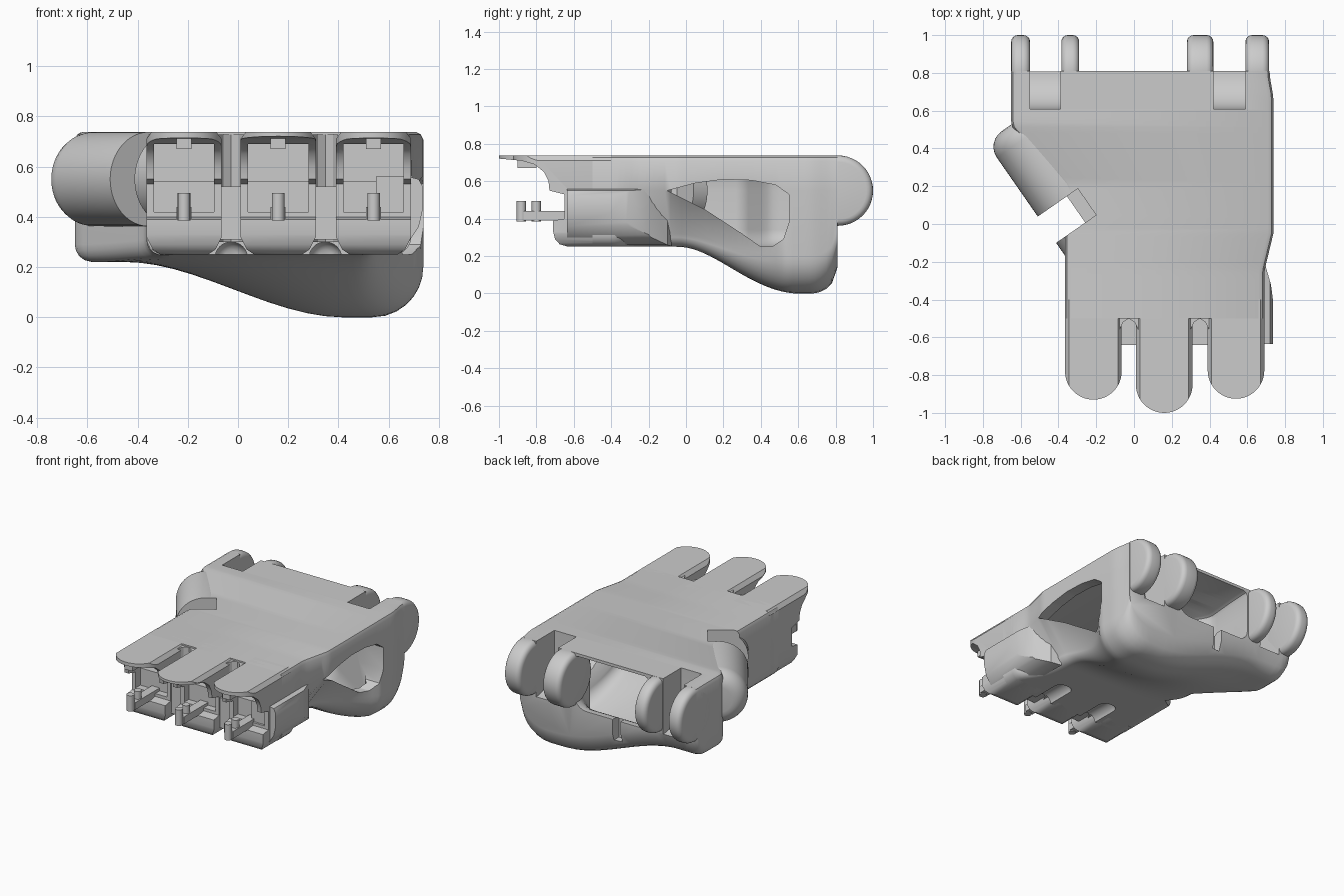
import bpy, bmesh, math
from mathutils import Vector

if "Cube" in bpy.data.objects:
    bpy.data.objects.remove(bpy.data.objects["Cube"], do_unlink=True)

TOP, AXLE, RADIUS = 0.738, 0.55, 0.188


def step(a, b, v):
    t = min(max((v - a) / (b - a), 0), 1)
    return t * t * (3 - 2 * t)


def lerp(a, b, v, lo, hi):
    return lo + (hi - lo) * min(max((v - a) / (b - a), 0), 1)


def finish(name, bm):
    bmesh.ops.recalc_face_normals(bm, faces=bm.faces)
    mesh = bpy.data.meshes.new(name)
    bm.to_mesh(mesh)
    bm.free()
    ob = bpy.data.objects.new(name, mesh)
    bpy.context.collection.objects.link(ob)
    return ob


def prism(name, pts, axis, lo, hi):
    """Extrude a 2D outline along one axis."""
    place = {"X": lambda p, d: (d, p[0], p[1]),
             "Y": lambda p, d: (p[0], d, p[1]),
             "Z": lambda p, d: (p[0], p[1], d)}[axis]
    bm = bmesh.new()
    a = [bm.verts.new(place(p, lo)) for p in pts]
    b = [bm.verts.new(place(p, hi)) for p in pts]
    bm.faces.new(a)
    bm.faces.new(b)
    for i in range(len(pts)):
        j = (i + 1) % len(pts)
        bm.faces.new((a[i], a[j], b[j], b[i]))
    return finish(name, bm)


def box(name, x0, x1, y0, y1, z0, z1):
    return prism(name, [(x0, y0), (x1, y0), (x1, y1), (x0, y1)], "Z", z0, z1)


def rod(name, start, end, radius, sides=48):
    start, end = Vector(start), Vector(end)
    bm = bmesh.new()
    bmesh.ops.create_cone(bm, cap_ends=True, segments=sides, radius1=radius,
                          radius2=radius, depth=(end - start).length)
    turn = (end - start).to_track_quat("Z", "Y").to_matrix().to_4x4()
    turn.translation = (start + end) / 2
    bm.transform(turn)
    return finish(name, bm)


def apply(ob, mod):
    bpy.context.view_layer.objects.active = ob
    bpy.ops.object.modifier_apply(modifier=mod.name)


def boolean(ob, cutter, mode="DIFFERENCE"):
    cutter.hide_render = True
    mod = ob.modifiers.new("cut", "BOOLEAN")
    mod.operation, mod.object, mod.solver = mode, cutter, "EXACT"
    apply(ob, mod)
    bpy.data.objects.remove(cutter, do_unlink=True)


def bevel(ob, width, segments=4):
    mod = ob.modifiers.new("round", "BEVEL")
    mod.width, mod.segments, mod.angle_limit = width, segments, math.radians(40)
    apply(ob, mod)


def smooth(ob):
    bpy.ops.object.select_all(action="DESELECT")
    ob.select_set(True)
    bpy.context.view_layer.objects.active = ob
    bpy.ops.object.shade_smooth_by_angle(angle=math.radians(35))


def heel(x, y):
    """Underside height of the palm, swelling down into the heel."""
    z = 0.25 - 0.03 * step(0, 0.5, y)
    z -= z * step(-0.45, 0.42, x) * step(-0.05, 0.6, y)
    back = max(0, min(1, (y - 0.67) / 0.14))
    return z + 0.14 * (1 - math.sqrt(1 - back * back))


def loft(name, y0, y1, rows, left, right, floor, roof, swell):
    bm, rings, cols = bmesh.new(), [], 28
    for k in range(rows + 1):
        y = y0 + (y1 - y0) * k / rows
        xl, xr, top = left(y), right(y), roof(y)
        xb = xr - 0.18 * max(0, 1 - ((y - 0.08) / 0.45) ** 2)
        ring = []
        for i in range(cols + 1):
            x = xl + (xb - xl) * (1 - math.cos(math.pi * i / cols)) / 2
            z = floor(x, y)
            for gap, r in ((x - xl, 0.07), (xb - x, 0.07 + swell * step(0, 0.6, y))):
                t = max(0, 1 - gap / r)
                z += r * (1 - math.sqrt(max(0, 1 - t * t)))
            ring.append((x, z))
        ring += [(xr, AXLE), (xr, top - 0.03), (xr - 0.01, top - 0.01), (xr - 0.03, top),
                 (xl + 0.03, top), (xl + 0.01, top - 0.01), (xl, top - 0.03), (xl, AXLE)]
        rings.append([bm.verts.new((x, y, z)) for x, z in ring])
    for a, b in zip(rings, rings[1:]):
        for i in range(len(a)):
            j = (i + 1) % len(a)
            bm.faces.new((a[i], a[j], b[j], b[i]))
    bm.faces.new(rings[0])
    bm.faces.new(rings[-1])
    return finish(name, bm)


# Palm shell with its hand cavity
def palm_right(y):
    return lerp(-0.25, -0.05, y, 0.69, 0.738) - 0.02 * step(0.65, 0.81, y)


palm = loft("palm_shell", -0.5, 0.81, 44, lambda y: lerp(0.2, 0.52, y, -0.365, -0.65),
            palm_right, heel, lambda y: TOP, 0.13)
cavity = loft("cavity", -0.3, 0.9, 36, lambda y: lerp(0.3, 0.45, y, -0.18, -0.28),
              lambda y: lerp(0.52, 0.62, y, 0.66, 0.3),
              lambda x, y: max(heel(x, min(y, 0.65)) + 0.07, 0.35 * step(0.45, 0.78, y)),
              lambda y: TOP - 0.05 + 0.03 * step(0.3, 0.81, y), 0.03)
boolean(palm, cavity)

# Side opening, wrist recesses and strap slit
opening = [(-0.1, 0.55), (0.05, 0.59), (0.2, 0.61), (0.35, 0.605), (0.48, 0.58), (0.55, 0.53),
           (0.55, 0.38), (0.52, 0.29), (0.46, 0.25), (0.4, 0.25), (0.3, 0.32), (0.1, 0.45)]
boolean(palm, prism("side_opening", opening, "X", 0.35, 1))
recess = [(1, 0.35), (1, 1), (0.61, 1)]
recess += [(0.81 - 0.2 * math.cos(a), AXLE - 0.2 * math.sin(a))
           for a in (math.pi / 2 * i / 10 for i in range(11))]
for x0, x1 in ((-0.55, -0.39), (0.42, 0.59)):
    boolean(palm, prism("wrist_recess", recess, "X", x0, x1))
boolean(palm, box("strap_slit", -0.06, 0, 0.74, 1, 0.2, 0.5))

# Finger grooves under the palm
for x in (-0.027, 0.348):
    groove = rod("finger_groove", (x, -0.8, 0.235), (x, -0.26, 0.235), 0.065, 32)
    bevel(groove, 0.05)
    boolean(palm, groove)

# Thumb joint: a barrel and a cheek either side of a slot
axis = Vector((0.57, -0.82, 0)).normalized()
side = Vector((0.82, 0.57, 0)).normalized()
joint = Vector((-0.355, 0.147, AXLE))
gap = 0.17
for reach, bottom in ((0.07, 0.37), (0, -0.1)):
    corners = [joint + axis * a + side * s for a, s in
               ((0, -0.5), (gap, -0.5), (gap, reach), (0, reach))]
    boolean(palm, prism("thumb_slot", [c.xy for c in corners], "Z", bottom, 1))
smooth(palm)
barrel = rod("thumb_barrel", joint, joint - axis * 0.48, RADIUS)
mod = barrel.modifiers.new("round", "BEVEL")
mod.limit_method, mod.width, mod.segments = "WEIGHT", 0.1, 6
weights = barrel.data.attributes.new("bevel_weight_edge", "FLOAT", "EDGE")
for edge in barrel.data.edges:
    if all((barrel.data.vertices[v].co - joint).dot(axis) < -0.3 for v in edge.vertices):
        weights.data[edge.index].value = 1
apply(barrel, mod)
smooth(barrel)
smooth(rod("thumb_cheek", joint + axis * gap, joint + axis * (gap + 0.09), RADIUS))

# Wrist lugs
for name, x0, x1 in (("right_outer", -0.65, -0.55), ("right_inner", -0.385, -0.29),
                     ("left_inner", 0.28, 0.42), ("left_outer", 0.59, 0.715)):
    lug = rod(name + "_wrist_lug", (x0, 0.812, AXLE), (x1, 0.812, AXLE), RADIUS)
    bevel(lug, 0.035)
    smooth(lug)

# Knuckles: hooded sockets with a tendon peg
hood = [(-0.4, 0.25), (-0.63, 0.25), (-0.675, 0.263), (-0.7, 0.29), (-0.71, 0.33), (-0.71, 0.39),
        (-0.65, 0.4), (-0.65, 0.53), (-0.73, 0.55), (-0.735, 0.6), (-0.76, 0.65),
        (-0.81, 0.69), (-0.88, 0.71), (-1.01, 0.722), (-1.01, 0.738), (-0.4, 0.738)]
for name, x, tip in (("right", -0.215, -0.93), ("middle", 0.16, -1.0), ("left", 0.54, -0.925)):
    knuckle = prism(name + "_knuckle", hood, "X", x - 0.151, x + 0.151)
    plan = [(x + 0.15 * math.cos(a), tip + 0.15 + 0.15 * math.sin(a))
            for a in (math.pi + math.pi * i / 24 for i in range(25))]
    plan += [(x + 0.15, -0.4), (x - 0.15, -0.4)]
    boolean(knuckle, prism("plan", plan, "Z", 0.2, 0.8), "INTERSECT")
    low = [(s * u + x, z) for s, rows in
           ((-1, ((0.12, 0.75), (0.15, 0.71), (0.15, 0.32), (0.125, 0.27), (0.08, 0.24))),
            (1, ((0.08, 0.24), (0.125, 0.27), (0.15, 0.32), (0.15, 0.71), (0.12, 0.75))))
           for u, z in rows]
    boolean(knuckle, prism("rounding", low, "Y", -1.1, -0.3), "INTERSECT")
    boolean(knuckle, box("socket", x - 0.12, x + 0.12, -1.1, -0.52, 0.42, 0.69))
    smooth(knuckle)
    box(name + "_socket_step", x - 0.12, x + 0.12, -0.6, -0.5, 0.42, 0.54)
    box(name + "_peg_arm", x - 0.03, x + 0.03, -0.87, -0.5, 0.39, 0.44)
    box(name + "_hood_clip", x - 0.03, x + 0.03, -0.9, -0.8, 0.67, 0.715)
    for y in (-0.88, -0.8):
        smooth(rod(name + "_peg", (x, y, 0.385), (x, y, 0.495), 0.025, 16))

# Webs and fillets between the knuckles
for x in (-0.027, 0.348):
    box("knuckle_web", x - 0.06, x + 0.06, -0.64, -0.45, 0.31, 0.52)
    for s in (-1, 1):
        fillet = [(x + s * 0.05, -0.48), (x + s * 0.05, -0.56), (x + s * 0.03, -0.52), (x, -0.5)]
        prism("web_fillet", fillet, "Z", 0.3, TOP - 0.01)

# Swollen side under the left knuckle, tapering into the palm
section = [(0.55, 0.252), (0.62, 0.26), (0.68, 0.3), (0.72, 0.36), (0.736, 0.43),
           (0.736, 0.52), (0.72, 0.55), (0.68, 0.56), (0.55, 0.56)]
guard = prism("side_guard", section, "Y", -0.635, -0.05)
taper = [(0.5, -0.7), (0.75, -0.7), (0.738, -0.42), (0.725, -0.32), (0.69, -0.2),
         (0.62, -0.1), (0.5, -0.06)]
boolean(guard, prism("taper", taper, "Z", 0.2, 0.6), "INTERSECT")
smooth(guard)
